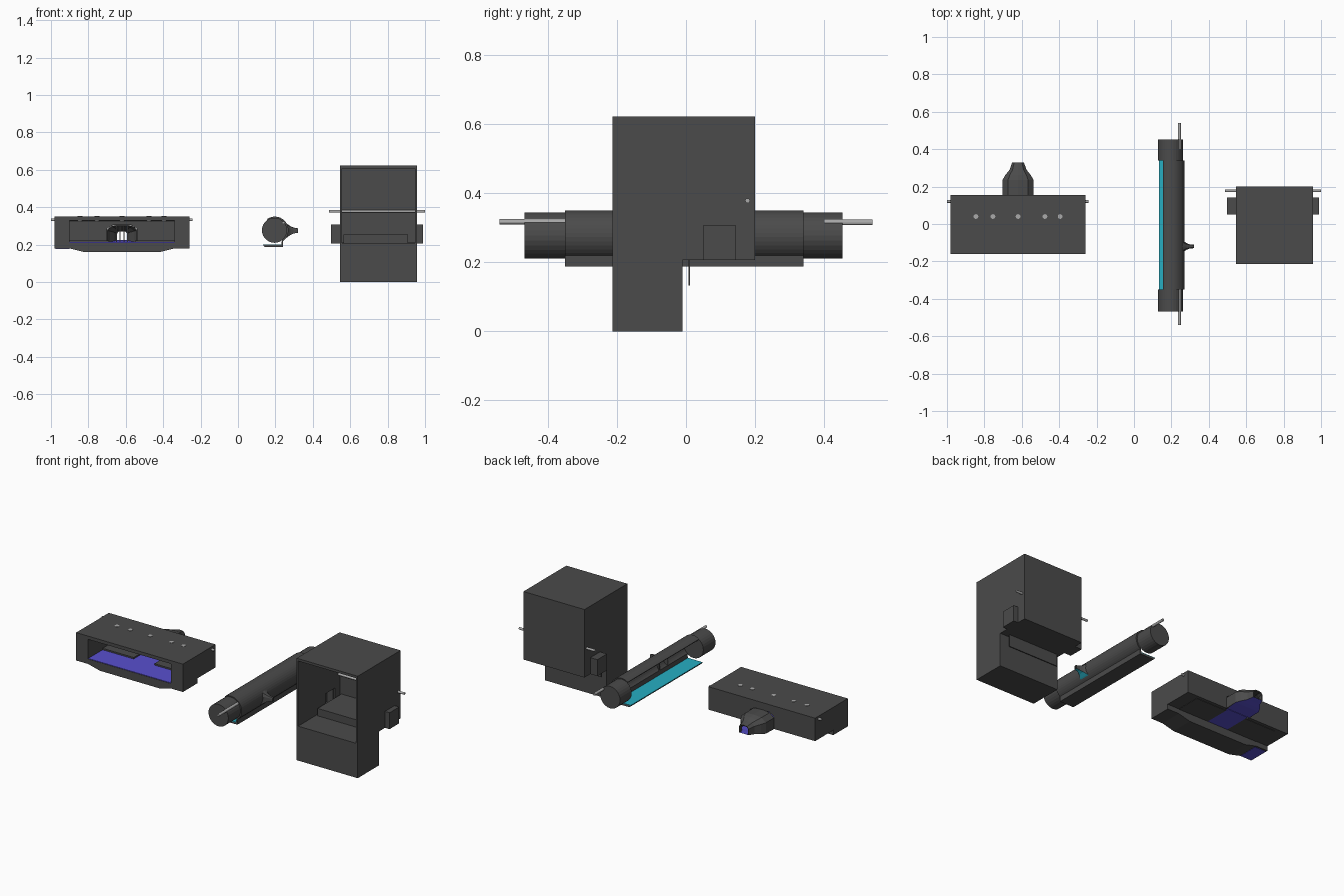
import bpy, bmesh, math
from mathutils import Vector

if "Cube" in bpy.data.objects:
    bpy.data.objects.remove(bpy.data.objects["Cube"])


def material(name, rgb):
    m = bpy.data.materials.new(name)
    m.diffuse_color = (*rgb, 1)
    m.use_nodes = True
    m.node_tree.nodes["Principled BSDF"].inputs["Base Color"].default_value = m.diffuse_color
    return m


DARK = material("dark_grey", (0.07, 0.07, 0.07))
STEEL = material("steel", (0.4, 0.4, 0.4))
BLUE = material("violet", (0.1, 0.08, 0.62))
CYAN = material("cyan", (0.02, 0.42, 0.54))


def finish(name, bm, mat):
    bmesh.ops.recalc_face_normals(bm, faces=bm.faces)
    me = bpy.data.meshes.new(name)
    bm.to_mesh(me)
    bm.free()
    me.materials.append(mat)
    ob = bpy.data.objects.new(name, me)
    bpy.context.collection.objects.link(ob)
    return ob


def place(axis, p, t):
    """Put a 2D profile point on a plane across the given axis."""
    return {"x": (t, p[0], p[1]), "y": (p[0], t, p[1]), "z": (p[0], p[1], t)}[axis]


def prism(name, pts, axis, a, b, mat=DARK):
    bm = bmesh.new()
    face = bm.faces.new([bm.verts.new(place(axis, p, a)) for p in pts])
    new = bmesh.ops.extrude_face_region(bm, geom=[face])["geom"]
    shift = Vector(place(axis, (0, 0), b - a))
    bmesh.ops.translate(bm, vec=shift, verts=[v for v in new if isinstance(v, bmesh.types.BMVert)])
    if len(bm.faces) == len(pts) + 1:
        bm.faces.new([v for v in bm.verts][:len(pts)])
    return finish(name, bm, mat)


def box(name, x, y, z, mat=DARK):
    return prism(name, [(x[0], y[0]), (x[1], y[0]), (x[1], y[1]), (x[0], y[1])], "z", z[0], z[1], mat)


def arc(c, r, a0, a1, n):
    angles = [math.radians(a0 + (a1 - a0) * i / n) for i in range(n + 1)]
    return [(c[0] + r * math.cos(a), c[1] + r * math.sin(a)) for a in angles]


def rod(name, axis, c, r, a, b, mat=STEEL, n=12):
    return prism(name, arc(c, r, 0, 360, n)[:-1], axis, a, b, mat)


def nozzle(name, axis, centre, stations, mat, floor_mat):
    """Arched funnel; stations are (distance, half width, bottom, top)."""
    def put(u, d, z):
        return (d, centre + u, z) if axis == "x" else (centre + u, d, z)
    shell, floor = bmesh.new(), bmesh.new()
    rows, edges = [], []
    for d, w, lo, hi in stations:
        k = lo + (hi - lo) * 0.7
        prof = [(-w, lo), (-w, k), (-w * .65, hi - (hi - k) * .15), (0, hi),
                (w * .65, hi - (hi - k) * .15), (w, k), (w, lo)]
        rows.append([shell.verts.new(put(u, d, z)) for u, z in prof])
        edges.append([floor.verts.new(put(u, d, lo)) for u in (-w, w)])
    for bm, rr in ((shell, rows), (floor, edges)):
        for r0, r1 in zip(rr, rr[1:]):
            for i in range(len(r0) - 1):
                bm.faces.new((r0[i], r0[i + 1], r1[i + 1], r1[i]))
    ob = finish(name, shell, mat)
    mod = ob.modifiers.new("wall", "SOLIDIFY")
    mod.thickness = 0.006
    finish(name + "_floor", floor, floor_mat)


# Left unit: wide flat housing, open at the front
prism("wide_lip", [(-.98, .18), (-.90, .18), (-.82, .16), (-.42, .16), (-.34, .18), (-.26, .18),
                   (-.26, .21), (-.98, .21)], "y", -.16, -.02)
box("wide_roof", (-.98, -.26), (-.16, .155), (.33, .35))
for side, x in (("left", (-.98, -.90)), ("right", (-.34, -.26))):
    box("wide_wall_" + side, x, (-.16, .155), (.21, .33))
prism("wide_back", [(-.90, .21), (-.70, .21), (-.70, .285), (-.67, .305), (-.57, .305), (-.54, .285),
                    (-.54, .21), (-.34, .21), (-.34, .33), (-.90, .33)], "y", .135, .155)
for side, x in (("left", (-.90, -.69)), ("right", (-.55, -.34))):
    box("wide_rear_floor_" + side, x, (-.02, .135), (.208, .222))
box("wide_front_floor", (-.90, -.34), (-.158, -.02), (.21, .213), BLUE)
box("wide_mid_floor", (-.69, -.55), (-.02, .155), (.208, .213), BLUE)
box("wide_lip_patch", (-.975, -.90), (-.155, -.03), (.178, .18), BLUE)
nozzle("wide_nozzle", "y", -.62, [(.155, .083, .21, .307), (.235, .083, .212, .307), (.262, .068, .215, .30),
                                  (.29, .045, .22, .288), (.328, .032, .225, .277)], DARK, BLUE)
rod("wide_axle", "x", (.12, .333), .007, -1.0, -.242)
for x in (-.845, -.754, -.62, -.476, -.395):
    rod("wide_pin", "z", (x, .04), .013, .325, .352)
for i in range(4):
    rod("wide_nozzle_bar", "z", (-.65 + .02 * i, .215), .003, .212, .30, n=6)

# Middle unit: long tube, open along its left side
C = (.197, .277)
tube = arc(C, .073, 125, -53, 18) + [(.241, .187), (.144, .187), (.134, .198), (.232, .198)]
prism("tube_shell", tube + arc(C, .063, -53, 125, 18), "y", -.35, .34)
box("tube_floor", (.135, .234), (-.35, .34), (.197, .201), CYAN)
for end, y0, y1 in (("front", -.467, -.35), ("back", .34, .453)):
    rod("tube_cap_" + end, "y", (.195, .277), .067, y0, y1, DARK, 28)
rod("tube_axle_front", "y", (.243, .317), .008, -.54, -.35)
rod("tube_axle_back", "y", (.243, .315), .008, .40, .54)
nozzle("tube_nozzle", "x", -.12, [(.236, .045, .222, .328), (.262, .032, .238, .312), (.28, .018, .252, .299),
                                  (.298, .011, .26, .291), (.322, .009, .264, .287)], DARK, CYAN)

# Right unit: tall chamber on a front pedestal
box("tall_base", (.545, .957), (-.213, -.01), (0, .21))
box("tall_floor", (.545, .957), (-.01, .2), (.207, .215))
box("tall_roof", (.545, .957), (-.213, .2), (.607, .622))
box("tall_back", (.545, .957), (.19, .2), (.215, .607))
wall = [(-.213, .21), (.05, .21), (.05, .307), (.143, .307), (.143, .21), (.2, .21), (.2, .61), (-.213, .61)]
port = [(.05, .207), (.057, .207), (.057, .30), (.136, .30), (.136, .207), (.143, .207), (.143, .307), (.05, .307)]
for side, inner, outer, tip in (("left", .555, .545, .498), ("right", .947, .957, .988)):
    prism("tall_wall_" + side, wall, "x", inner, outer)
    prism("side_port_" + side, port, "x", outer, tip)
    step = .006 if tip > outer else -.006
    box("side_port_end_" + side, sorted((tip - step, tip)), (.05, .143), (.207, .307))
    box("side_port_floor_" + side, sorted((outer, tip)), (.05, .143), (.207, .212))
box("tall_ledge", (.565, .908), (-.04, .19), (.21, .255))
box("tall_flap", (.565, .908), (.007, .012), (.133, .21))
rod("tall_axle", "x", (.178, .378), .007, .487, 1.0)
